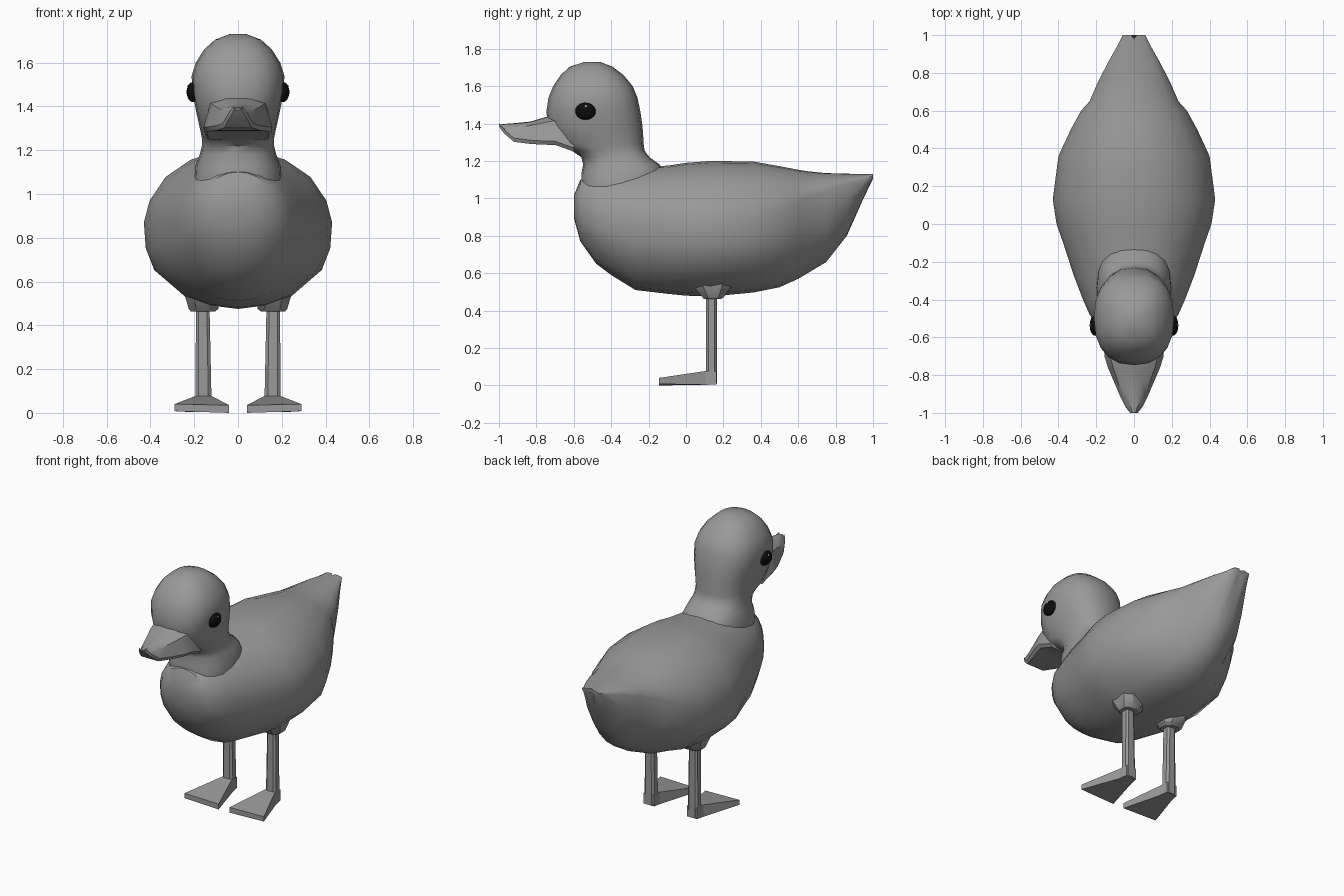
import bpy, bmesh, math
from mathutils import Vector

if "Cube" in bpy.data.objects:
    bpy.data.objects.remove(bpy.data.objects["Cube"])


def material(name, rgb):
    m = bpy.data.materials.new(name)
    m.diffuse_color = (*rgb, 1)
    m.use_nodes = True
    m.node_tree.nodes["Principled BSDF"].inputs["Base Color"].default_value = m.diffuse_color
    return m


GREY = material("plain grey", (0.32, 0.32, 0.32))
BLACK = material("eye black", (0.004, 0.004, 0.004))
WHITE = material("eye glint", (0.8, 0.8, 0.8))


def finish(name, bm, mat, angle=40):
    bmesh.ops.recalc_face_normals(bm, faces=bm.faces)
    me = bpy.data.meshes.new(name)
    bm.to_mesh(me)
    bm.free()
    ob = bpy.data.objects.new(name, me)
    bpy.context.collection.objects.link(ob)
    me.materials.append(mat)
    bpy.ops.object.select_all(action='DESELECT')
    ob.select_set(True)
    bpy.context.view_layer.objects.active = ob
    if angle:
        bpy.ops.object.shade_smooth_by_angle(angle=math.radians(angle))
    return ob


def loft(name, rings, mat=GREY, angle=40):
    """Skin a list of closed rings and cap both ends."""
    bm = bmesh.new()
    vs = [[bm.verts.new(p) for p in r] for r in rings]
    n = len(vs[0])
    for a, b in zip(vs, vs[1:]):
        for i in range(n):
            j = (i + 1) % n
            bm.faces.new((a[i], a[j], b[j], b[i]))
    bm.faces.new(vs[0])
    bm.faces.new(vs[-1])
    return finish(name, bm, mat, angle)


def mirrored(half):
    """Close a right-hand outline running from top centre to bottom centre."""
    return half + [(-x, z) for x, z in half[-2:0:-1]]


# Body: sections along y as (y, bottom, top, height of widest point, half width)
outline = mirrored([(0, 1), (.25, .97), (.5, .87), (.77, .63), (.94, .3), (1, 0),
                    (.98, -.3), (.89, -.55), (.56, -.86), (.3, -.96), (0, -1)])
body = [(-.598, .89, 1.02, .96, .08), (-.565, .77, 1.10, .94, .17), (-.48, .65, 1.13, .92, .235),
        (-.40, .59, 1.15, .90, .27), (-.27, .51, 1.165, .89, .32), (-.1, .49, 1.175, .88, .375),
        (.0, .48, 1.19, .87, .41), (.13, .475, 1.2, .87, .43), (.36, .497, 1.197, .88, .40),
        (.5, .525, 1.172, .92, .335), (.6, .57, 1.153, .97, .28), (.65, .60, 1.145, 1.0, .235),
        (.75, .66, 1.135, 1.04, .192), (.86, .80, 1.132, 1.08, .135), (.94, .98, 1.13, 1.10, .09),
        (.99, 1.105, 1.13, 1.12, .06)]
rings = []
for y, lo, hi, mid, w in body:
    rings.append([(u * w, y, mid + v * (hi - mid if v > 0 else mid - lo)) for u, v in outline])
# small notch in the tail tip
rings[-1] = [(x, y + .01 - (.02 if abs(x) < .01 else 0), z) for x, y, z in rings[-1]]
loft("body", rings)

# Head and neck: rings up z as (z, front y, back y, half width)
head = [(1.05, -.56, -.12, .20), (1.13, -.56, -.11, .195), (1.18, -.55, -.14, .175),
        (1.22, -.56, -.195, .165), (1.255, -.61, -.222, .165), (1.29, -.70, -.226, .172),
        (1.38, -.735, -.232, .192), (1.46, -.747, -.243, .208), (1.54, -.735, -.26, .212),
        (1.60, -.71, -.285, .193), (1.66, -.67, -.335, .155), (1.705, -.62, -.395, .105),
        (1.73, -.54, -.46, .04)]


def rounded(t, k=.82):
    c, s = math.cos(t), math.sin(t)
    return math.copysign(abs(c) ** k, c), math.copysign(abs(s) ** k, s)


rings = []
for z, f, b, w in head:
    pts = [rounded(math.tau * i / 20) for i in range(20)]
    rings.append([(u * w, (f + b) / 2 + v * (b - f) / 2, z) for u, v in pts])
loft("head", rings)

# Bill: sections along y as (y, bottom, edge height, top, half width)
bill = [(-.60, 1.25, 1.40, 1.44, .15), (-.70, 1.286, 1.415, 1.447, .157),
        (-.76, 1.287, 1.405, 1.432, .138), (-.83, 1.291, 1.39, 1.411, .108),
        (-.92, 1.302, 1.375, 1.402, .07), (-.97, 1.345, 1.372, 1.398, .045),
        (-1.0, 1.383, 1.385, 1.394, .02)]
rings = []
for y, lo, edge, hi, w in bill:
    half = [(0, hi), (.4 * w, hi - .003), (.8 * w, edge), (w, lo + .02), (.9 * w, lo), (0, lo)]
    rings.append([(x, y, z) for x, z in mirrored(half)])
loft("bill", rings, angle=30)


def blob(name, centre, radii, mat):
    bm = bmesh.new()
    bmesh.ops.create_uvsphere(bm, u_segments=16, v_segments=10, radius=1)
    for v in bm.verts:
        v.co = Vector(centre) + Vector([c * r for c, r in zip(v.co, radii)])
    finish(name, bm, mat, 60)


def box_ring(x0, x1, y0, y1, z, s, cut=.25):
    """Chamfered rectangle at height z on side s."""
    cx, cy = (x1 - x0) * cut, (y1 - y0) * cut
    pts = [(x0 + cx, y0), (x1 - cx, y0), (x1, y0 + cy), (x1, y1 - cy),
           (x1 - cx, y1), (x0 + cx, y1), (x0, y1 - cy), (x0, y0 + cy)]
    return [(s * x, y, z) for x, y in pts]


for s, side in ((1, "left"), (-1, "right")):
    # Eyes with a small glint
    blob("eye_" + side, (s * .205, -.537, 1.466), (.03, .055, .046), BLACK)
    blob("eye_glint_" + side, (s * .228, -.535, 1.492), (.004, .007, .006), WHITE)
    # Thigh cup under the body
    loft("thigh_" + side, [box_ring(.07, .25, .03, .255, .56, s),
                           box_ring(.08, .24, .045, .24, .525, s),
                           box_ring(.09, .225, .085, .205, .475, s),
                           box_ring(.105, .215, .095, .19, .463, s)], angle=30)
    # Leg
    loft("leg_" + side, [box_ring(.12, .195, .108, .165, .01, s, .2),
                         box_ring(.13, .192, .108, .165, .48, s, .2)], angle=30)
    # Webbed foot: wedge from narrow heel to wide toe edge
    loft("foot_" + side, [
        [(s * x, .163, z) for x, z in ((.12, .005), (.195, .005), (.195, .075), (.12, .075))],
        [(s * x, .105, z) for x, z in ((.11, .003), (.205, .003), (.195, .077), (.12, .077))],
        [(s * x, -.145, z) for x, z in ((.04, .0), (.29, .008), (.29, .04), (.04, .035))],
    ], angle=0)
